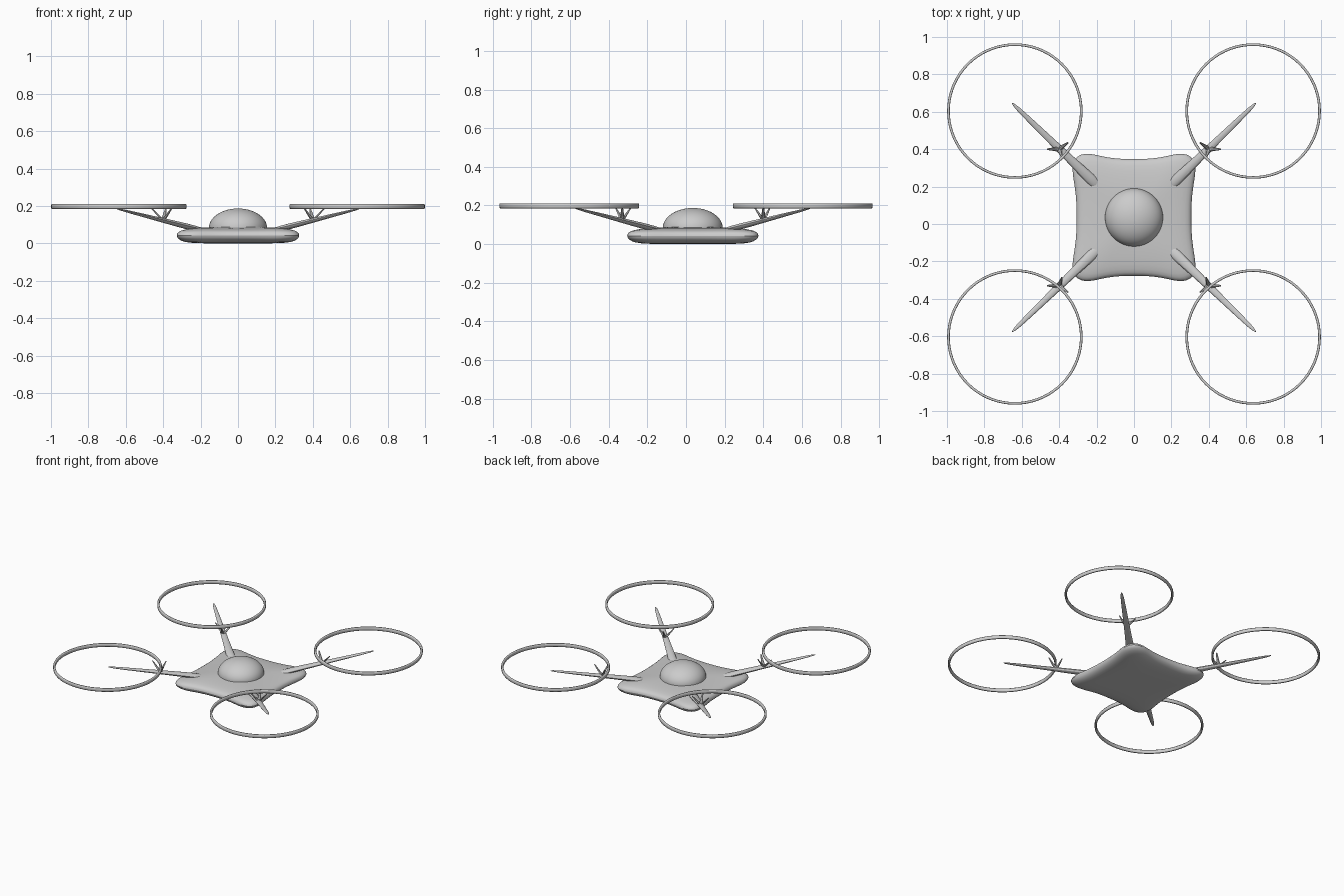
import bpy, bmesh, math
from mathutils import Vector

if "Cube" in bpy.data.objects:
    bpy.data.objects.remove(bpy.data.objects["Cube"], do_unlink=True)

grey = bpy.data.materials.new("plain grey")
COLOR = (0.6, 0.6, 0.6, 1)
grey.use_nodes = True
grey.diffuse_color = COLOR
grey.node_tree.nodes["Principled BSDF"].inputs["Base Color"].default_value = COLOR

CY = 0.035  # middle of the body along y


def loft(name, rings, caps=True, closed=False, levels=0, sharp=40):
    """Skin a list of point rings into one smooth object."""
    bm = bmesh.new()
    rows = [[bm.verts.new(p) for p in ring] for ring in rings]
    n = len(rows[0])
    pairs = list(zip(rows, rows[1:])) + ([(rows[-1], rows[0])] if closed else [])
    for a, b in pairs:
        for i in range(n):
            j = (i + 1) % n
            bm.faces.new((a[i], a[j], b[j], b[i]))
    if caps:
        bm.faces.new(rows[0])
        bm.faces.new(rows[-1])
    bmesh.ops.recalc_face_normals(bm, faces=bm.faces)
    mesh = bpy.data.meshes.new(name)
    bm.to_mesh(mesh)
    bm.free()
    mesh.materials.append(grey)
    ob = bpy.data.objects.new(name, mesh)
    bpy.context.collection.objects.link(ob)
    if levels:
        ob.modifiers.new("Subdivision", "SUBSURF").levels = levels
        ob.modifiers["Subdivision"].render_levels = levels
    bpy.ops.object.select_all(action="DESELECT")
    ob.select_set(True)
    bpy.context.view_layer.objects.active = ob
    bpy.ops.object.shade_smooth_by_angle(angle=math.radians(sharp))
    return ob


def spar(name, path, sides=8, levels=0):
    """Tapered bar; path holds (point, half width, half height)."""
    axis = (path[-1][0] - path[0][0]).normalized()
    side = axis.cross(Vector((0, 0, 1))).normalized()
    up = side.cross(axis)
    rings = []
    for p, w, h in path:
        rings.append([p + side * w * math.cos(a) + up * h * math.sin(a)
                      for a in (math.tau * i / sides for i in range(sides))])
    return loft(name, rings, levels=levels)


# Body: pinched square outline with bulging corners, stacked in layers
quarter = [(.308, 0), (.309, .08), (.317, .16), (.328, .22), (.332, .27), (.321, .315),
           (.288, .341), (.235, .344), (.18, .33), (.1, .315)]
half = quarter + [(0, .313)] + [(-x, y) for x, y in reversed(quarter)]
outline = half + [(x, -y) for x, y in reversed(half[1:-1])]
layers = [(.3, 0), (.7, .001), (.88, .007), (.97, .023), (1.005, .043), (.975, .062),
          (.9, .073), (.7, .083), (.3, .09)]
loft("body", [[(x * s, y * s + CY, z) for x, y in outline] for s, z in layers], levels=1)

# Dome: upper half of a flattened ball
steps = 16
dome = []
for k in range(steps):
    a = math.pi / 2 * k / steps
    r = .155 * math.cos(a)
    dome.append([(r * math.cos(t), r * math.sin(t) + CY, .084 + .103 * math.sin(a))
                 for t in (math.tau * i / 48 for i in range(48))])
loft("dome", dome)

# Arms, struts and rotor guards at the four corners
guard_profile = [(-.004, -.0125), (.004, -.0125), (.007, -.008), (.007, .008),
                 (.004, .0125), (-.004, .0125), (-.007, .008), (-.007, -.008)]
strut_tops = [(.464, .365), (.353, .4), (.385, .32)]
for sx, side in ((1, "left"), (-1, "right")):
    for sy, end in ((-1, "front"), (1, "back")):
        tag = f"{end}_{side}"

        def at(x, y, z):
            return Vector((sx * x, CY + sy * y, z))

        # Arm rises outwards and narrows to a point
        root, tip = at(.19, .165, .07), at(.652, .612, .187)
        stations = [(0, .03, .012), (.08, .033, .017), (.3, .025, .016), (.6, .019, .011),
                    (.9, .014, .007), (.97, .009, .004), (1, .003, .002)]
        spar(f"arm_{tag}", [(root.lerp(tip, t), w, h) for t, w, h in stations], levels=1)

        # Three thin spikes carry the guard
        foot = at(.4, .365, .122)
        for i, (x, y) in enumerate(strut_tops):
            spar(f"strut_{tag}_{i + 1}", [(foot, .014, .008), (at(x, y, .19), .004, .003)], 6)

        # Rotor guard hoop
        cx, cy = sx * .637, sy * .604
        hoop = []
        for k in range(72):
            a = math.tau * k / 72
            hoop.append([(cx + (.355 + dr) * math.cos(a), cy + (.355 + dr) * math.sin(a), .198 + dz)
                         for dr, dz in guard_profile])
        loft(f"rotor_guard_{tag}", hoop, caps=False, closed=True, sharp=60)
